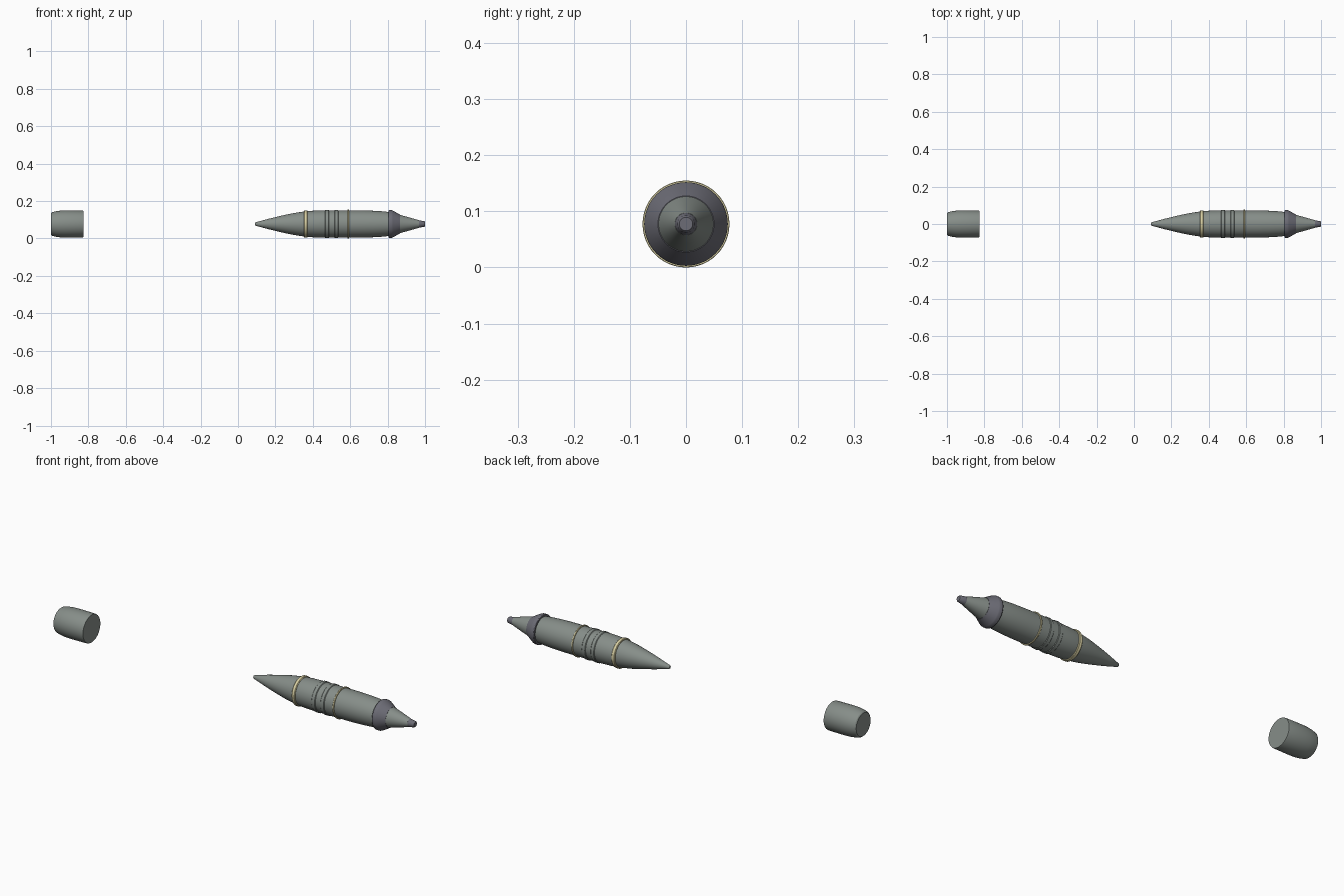
import bpy, math

if "Cube" in bpy.data.objects:
    bpy.data.objects.remove(bpy.data.objects["Cube"])

Z = 0.0775
SEGS = 48


def material(name, rgb):
    m = bpy.data.materials.new(name)
    m.diffuse_color = (*rgb, 1)
    m.use_nodes = True
    m.node_tree.nodes["Principled BSDF"].inputs["Base Color"].default_value = m.diffuse_color
    return m


STEEL = material("grey_green", (0.24, 0.27, 0.25))
DARK = material("dark_slate", (0.15, 0.15, 0.18))
SAND = material("sand", (0.68, 0.62, 0.36))


def lathe(name, profile, mat, closed=False):
    """Revolve (x, radius) points about the long axis; solid ends, or a closed ring."""
    verts, faces = [], []
    for x, r in profile:
        for i in range(SEGS):
            a = 2 * math.pi * i / SEGS
            verts.append((x, r * math.cos(a), Z + r * math.sin(a)))
    n = len(profile)
    for k in range(n if closed else n - 1):
        a0, b0 = k * SEGS, (k + 1) % n * SEGS
        for i in range(SEGS):
            j = (i + 1) % SEGS
            faces.append((a0 + i, b0 + i, b0 + j, a0 + j))
    if not closed:
        faces.append(tuple(range(SEGS)))
        faces.append(tuple(reversed(range((n - 1) * SEGS, n * SEGS))))
    me = bpy.data.meshes.new(name)
    me.from_pydata(verts, [], faces)
    me.materials.append(mat)
    ob = bpy.data.objects.new(name, me)
    bpy.context.collection.objects.link(ob)
    bpy.ops.object.select_all(action='DESELECT')
    ob.select_set(True)
    bpy.context.view_layer.objects.active = ob
    # consistent outward normals
    bpy.ops.object.mode_set(mode='EDIT')
    bpy.ops.mesh.select_all(action='SELECT')
    bpy.ops.mesh.normals_make_consistent(inside=False)
    bpy.ops.object.mode_set(mode='OBJECT')
    bpy.ops.object.shade_smooth_by_angle(angle=math.radians(30))
    return ob


def band(name, x0, x1, r, mat, inner=0.06):
    b = 0.003 if x1 - x0 > 0.01 else 0.001
    lathe(name, [(x0, inner), (x0, r - b), (x0 + b, r), (x1 - b, r),
                 (x1, r - b), (x1, inner)], mat, closed=True)


# Main body with pointed front and tapered rear
lathe("body", [(0.09, 0.006), (0.094, 0.009), (0.16, 0.027), (0.225, 0.043),
               (0.29, 0.057), (0.353, 0.067), (0.40, 0.071), (0.45, 0.0725),
               (0.66, 0.0725), (0.72, 0.071), (0.77, 0.068), (0.81, 0.064)], STEEL)

# Bands and raised rings round the body
band("front_band", 0.352, 0.371, 0.0735, SAND)
for i, x in enumerate((0.465, 0.515)):
    band(f"raised_ring_{i + 1}", x, x + 0.022, 0.0755, STEEL)
band("thin_band", 0.586, 0.593, 0.0775, SAND)

# Rear collar, cone and end tip
lathe("rear_collar", [(0.805, 0.06), (0.805, 0.0725), (0.808, 0.0745),
                      (0.822, 0.0745), (0.828, 0.072), (0.866, 0.05)], DARK)
lathe("rear_cone", [(0.862, 0.05), (0.92, 0.034), (0.968, 0.020)], STEEL)
lathe("rear_tip", [(0.966, 0.020), (0.996, 0.015), (1.0, 0.012)], DARK)

# Separate rounded cap
lathe("cap", [(-1.0, 0.058), (-0.995, 0.063), (-0.975, 0.068), (-0.95, 0.0715),
              (-0.92, 0.0725), (-0.83, 0.0715), (-0.825, 0.070)], STEEL)
